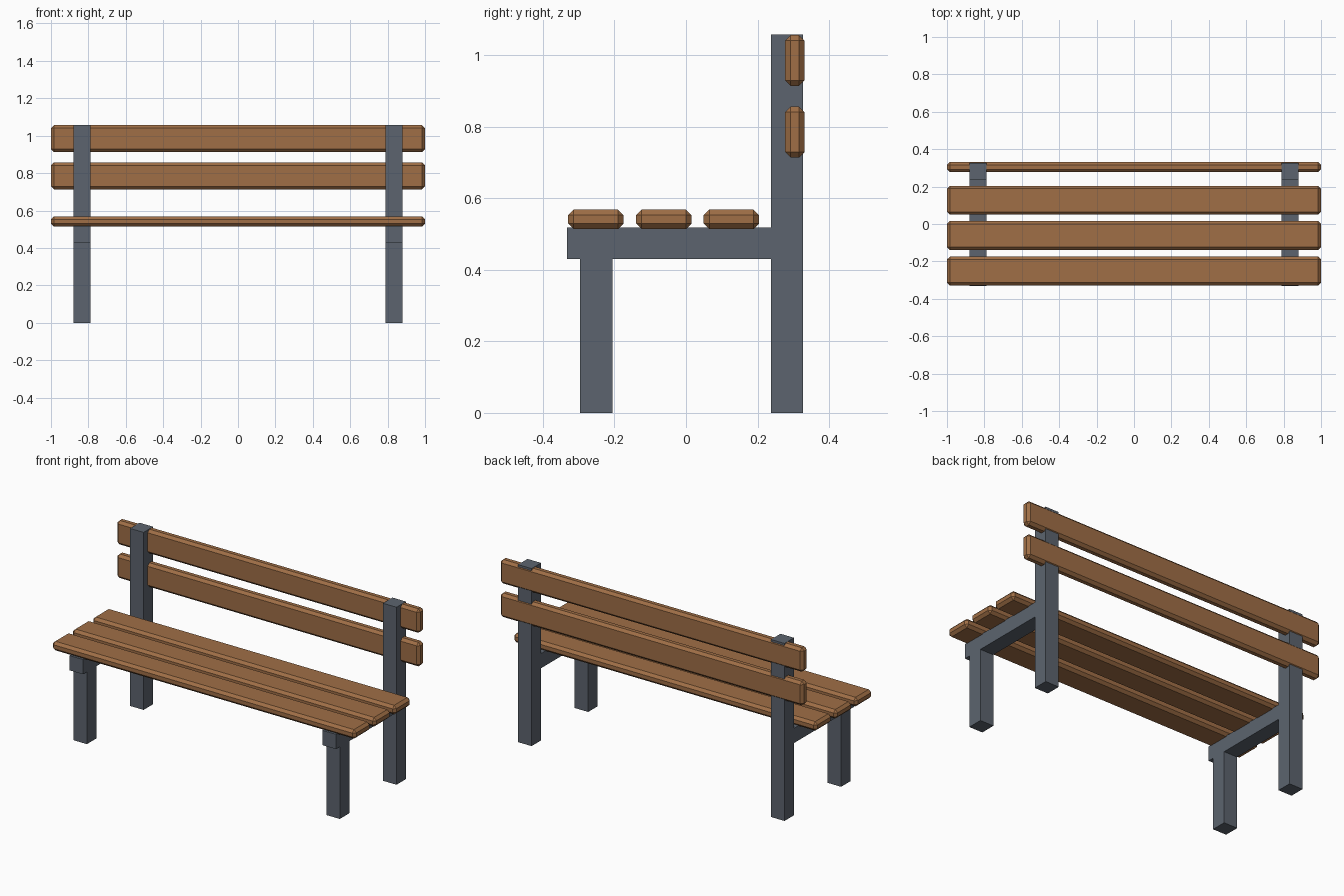
import bpy, bmesh
from mathutils import Vector

if "Cube" in bpy.data.objects:
    bpy.data.objects.remove(bpy.data.objects["Cube"])


def material(name, rgb):
    m = bpy.data.materials.new(name)
    m.diffuse_color = (*rgb, 1.0)
    m.use_nodes = True
    m.node_tree.nodes["Principled BSDF"].inputs["Base Color"].default_value = m.diffuse_color
    return m


WOOD = material("brown wood", (0.35, 0.158, 0.061))
METAL = material("grey metal", (0.107, 0.127, 0.157))


def box(name, lo, hi, mat, chamfer=0.0):
    """Box between two corners, optionally with all edges chamfered."""
    lo, hi = Vector(lo), Vector(hi)
    bm = bmesh.new()
    bmesh.ops.create_cube(bm, size=1.0)
    bmesh.ops.scale(bm, vec=hi - lo, verts=bm.verts)
    if chamfer:
        bmesh.ops.bevel(bm, geom=bm.edges[:], offset=chamfer, segments=1,
                        affect='EDGES', profile=0.5)
    me = bpy.data.meshes.new(name)
    bm.to_mesh(me)
    bm.free()
    me.materials.append(mat)
    ob = bpy.data.objects.new(name, me)
    ob.location = (lo + hi) / 2
    bpy.context.collection.objects.link(ob)
    return ob


# Seat slats
for i, y in enumerate((-0.252, -0.062, 0.127)):
    box(f"seat_slat_{i + 1}", (-1, y - 0.0775, 0.514), (1, y + 0.0775, 0.568),
        WOOD, 0.0155)

# Backrest slats, let into the rear posts
for i, z in enumerate((0.785, 0.985)):
    box(f"back_slat_{i + 1}", (-1, 0.277, z - 0.0715), (1, 0.331, z + 0.0715),
        WOOD, 0.0155)

# Two end frames: front leg, seat rail and tall rear post
for side, x in (("left", -0.834), ("right", 0.834)):
    a, b = x - 0.0445, x + 0.0445
    box(f"{side}_front_leg", (a, -0.296, 0), (b, -0.206, 0.43), METAL)
    box(f"{side}_seat_rail", (a, -0.332, 0.43), (b, 0.238, 0.518), METAL)
    box(f"{side}_rear_post", (a, 0.238, 0), (b, 0.327, 1.058), METAL)
